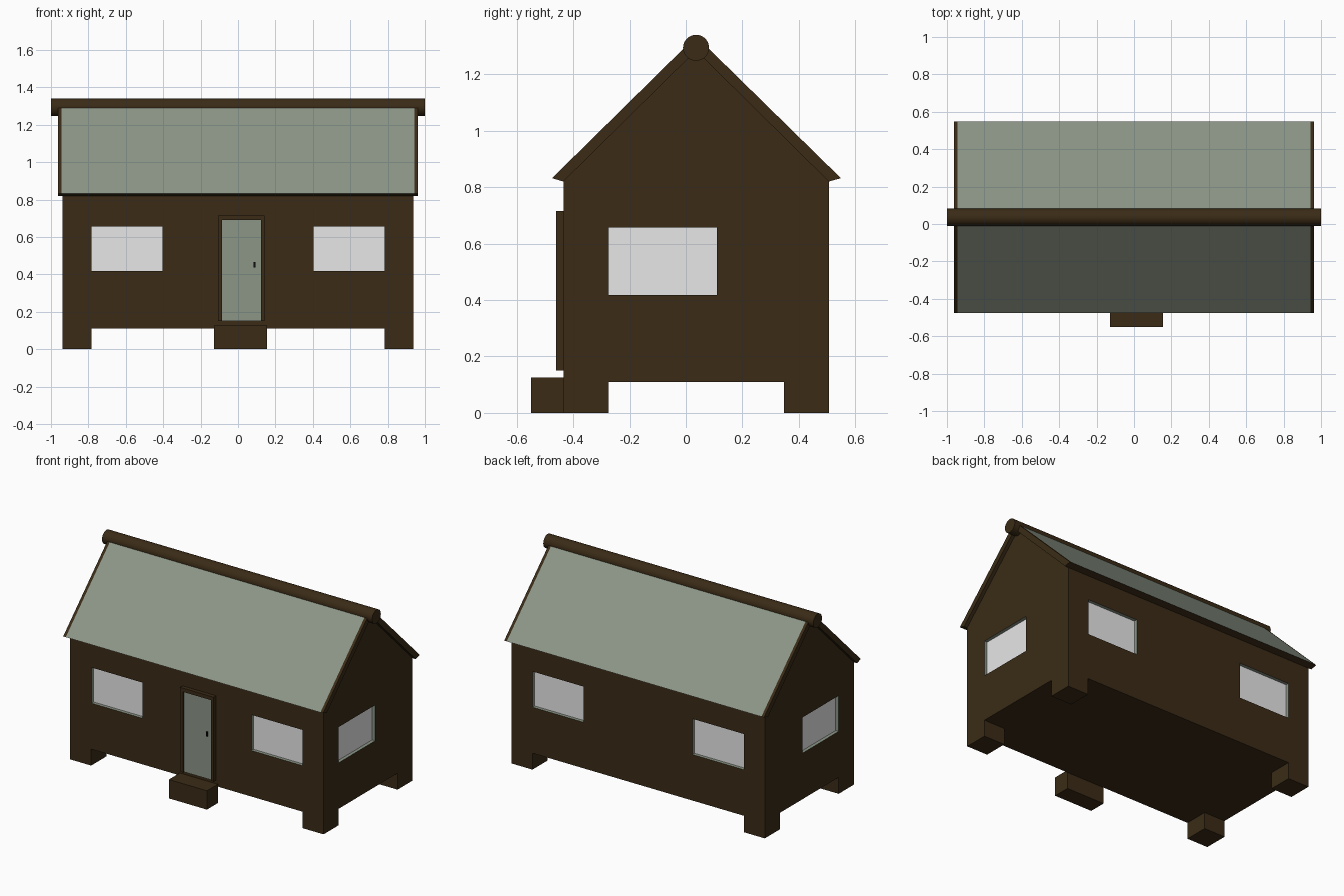
import bpy, bmesh, math
from mathutils import Vector

if "Cube" in bpy.data.objects:
    bpy.data.objects.remove(bpy.data.objects["Cube"])

def material(name, rgb):
    m = bpy.data.materials.new(name)
    m.diffuse_color = (*rgb, 1)
    m.use_nodes = True
    m.node_tree.nodes["Principled BSDF"].inputs["Base Color"].default_value = m.diffuse_color
    return m

WOOD = material("dark brown wood", (0.043, 0.024, 0.008))
GREEN = material("grey green", (0.262, 0.305, 0.242))
PANE = material("pale grey pane", (0.8, 0.8, 0.8))
BLACK = material("black", (0.005, 0.005, 0.005))

def finish(name, bm, mats):
    bmesh.ops.recalc_face_normals(bm, faces=bm.faces)
    me = bpy.data.meshes.new(name)
    bm.to_mesh(me)
    bm.free()
    for m in mats:
        me.materials.append(m)
    ob = bpy.data.objects.new(name, me)
    bpy.context.collection.objects.link(ob)
    return ob

def box_bm(lo, hi):
    bm = bmesh.new()
    bmesh.ops.create_cube(bm, size=1)
    for v in bm.verts:
        v.co = Vector([hi[i] if v.co[i] > 0 else lo[i] for i in range(3)])
    return bm

def box(name, lo, hi, mat):
    return finish(name, box_bm(lo, hi), [mat])

def prism(name, profile, xs, mats, rule=None):
    """Extrude a closed (y, z) profile along x through the stations xs."""
    bm = bmesh.new()
    rings = [[bm.verts.new((x, y, z)) for y, z in profile] for x in xs]
    n = len(profile)
    for a, b in zip(rings, rings[1:]):
        for i in range(n):
            bm.faces.new((a[i], a[(i + 1) % n], b[(i + 1) % n], b[i]))
    bm.faces.new(rings[0])
    bm.faces.new(rings[-1])
    bmesh.ops.recalc_face_normals(bm, faces=bm.faces)
    if rule:
        for f in bm.faces:
            f.material_index = rule(f)
    return finish(name, bm, mats)

X, Y0, Y1, YC = 0.938, -0.435, 0.506, 0.036
FLOOR, WALL_TOP = 0.11, 0.82
WIN_X, WIN_Y, WIN_Z = (0.403, 0.782), (-0.275, 0.11), (0.418, 0.657)

# Walls: cut into a grid, then sink the window cells
bm = box_bm((-X, Y0, FLOOR), (X, Y1, WALL_TOP))
cuts = [(0, s * v) for s in (-1, 1) for v in WIN_X]
cuts += [(1, v) for v in WIN_Y] + [(2, v) for v in WIN_Z]
for axis, v in cuts:
    d = Vector([float(i == axis) for i in range(3)])
    bmesh.ops.bisect_plane(bm, geom=bm.verts[:] + bm.edges[:] + bm.faces[:],
                           plane_co=d * v, plane_no=d)
bm.normal_update()

def is_window(f):
    c = f.calc_center_median()
    if abs(f.normal.z) > 0.5 or not WIN_Z[0] < c.z < WIN_Z[1]:
        return False
    if abs(f.normal.y) > 0.5:
        return WIN_X[0] < abs(c.x) < WIN_X[1]
    return WIN_Y[0] < c.y < WIN_Y[1]

cells = [f for f in bm.faces if is_window(f)]
for cap in bmesh.ops.extrude_discrete_faces(bm, faces=cells)["faces"]:
    inward = -cap.normal.copy()
    for v in cap.verts:
        v.co += inward * 0.022
    for e in cap.edges:
        for f in e.link_faces:
            f.material_index = 1
    cap.material_index = 2
finish("walls_with_windows", bm, [WOOD, GREEN, PANE])

# Gable ends under the roof
APEX_IN = 1.284
prism("gable_wall", [(Y0, WALL_TOP), (Y1, WALL_TOP), (YC, APEX_IN)], [-X, X], [WOOD])

# Roof: green slopes with brown verge strips and eaves
roof = [(-0.475, 0.832), (YC, 1.335), (0.549, 0.832), (Y1, WALL_TOP), (YC, APEX_IN), (Y0, WALL_TOP)]
prism("roof", roof, [-0.962, -0.943, 0.943, 0.962], [WOOD, GREEN],
      lambda f: int(f.normal.z > 0.3 and abs(f.calc_center_median().x) < 0.5))

# Ridge log
bpy.ops.mesh.primitive_cylinder_add(vertices=32, radius=0.046, depth=2,
                                    location=(0, YC, 1.294), rotation=(0, math.pi / 2, 0))
ridge = bpy.context.object
ridge.name = "ridge_log"
ridge.data.materials.append(WOOD)
bpy.ops.object.shade_smooth_by_angle(angle=math.radians(40))

# Corner feet
for side, (xa, xb) in {"left": (-X, -0.783), "right": (0.783, X)}.items():
    for end, (ya, yb) in {"front": (Y0, -0.275), "back": (0.348, Y1)}.items():
        box(f"{end}_{side}_foot", (xa, ya, 0), (xb, yb, FLOOR), WOOD)

# Door step
box("door_step", (-0.127, -0.55, 0), (0.155, Y0, 0.126), WOOD)

# Door, frame and handle
box("door_panel", (-0.085, -0.45, 0.15), (0.122, Y0, 0.69), GREEN)
box("door_frame_left", (-0.106, -0.461, 0.15), (-0.085, Y0, 0.69), WOOD)
box("door_frame_right", (0.122, -0.461, 0.15), (0.143, Y0, 0.69), WOOD)
box("door_frame_top", (-0.106, -0.461, 0.69), (0.143, Y0, 0.715), WOOD)
box("door_handle", (0.083, -0.459, 0.437), (0.093, -0.45, 0.467), BLACK)
